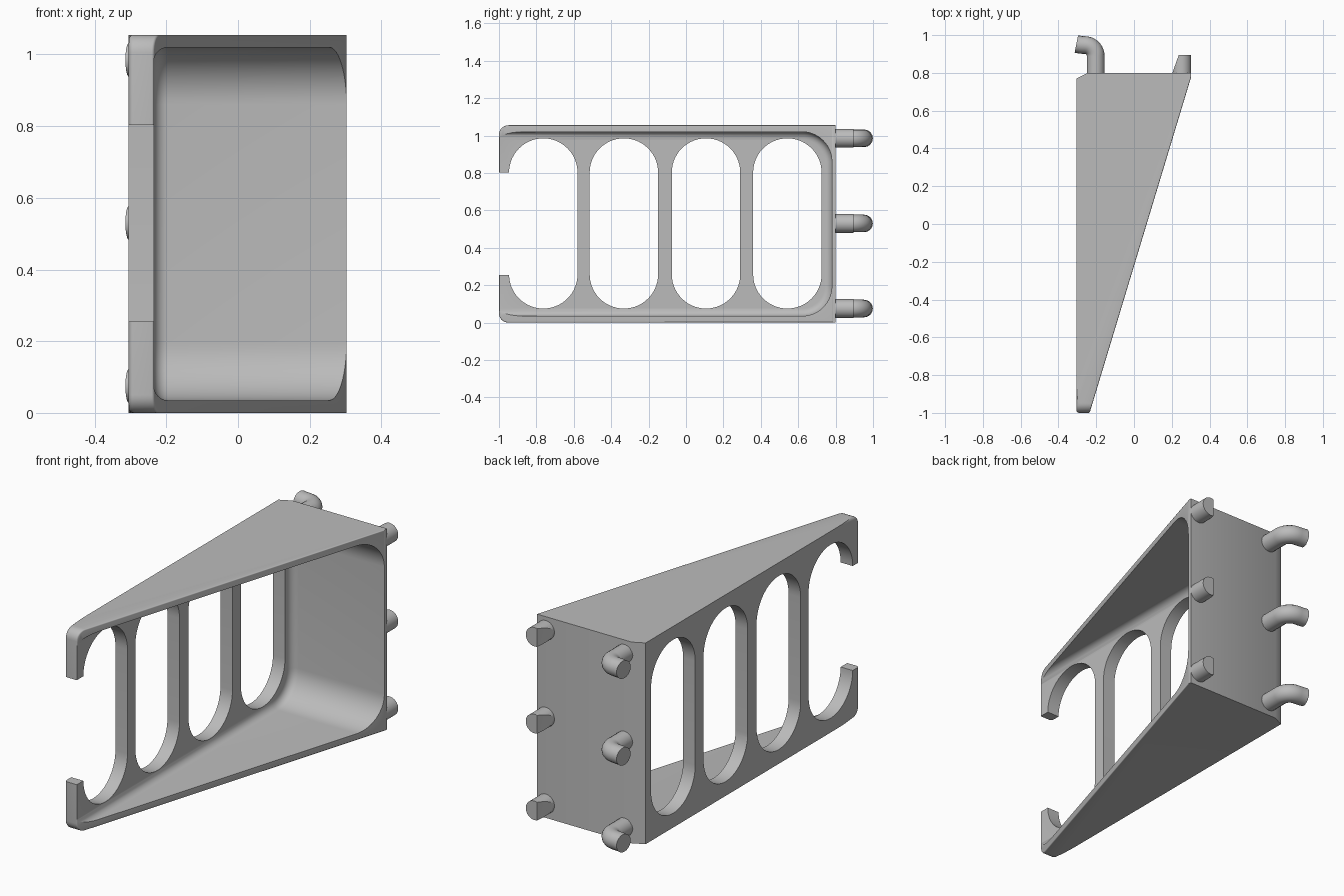
import bpy, bmesh, math
from mathutils import Vector

cube = bpy.data.objects.get("Cube")
if cube:
    bpy.data.objects.remove(cube)

grey = bpy.data.materials.new("plain grey")
grey.use_nodes = True
grey.diffuse_color = (0.5, 0.5, 0.5, 1)
grey.node_tree.nodes["Principled BSDF"].inputs["Base Color"].default_value = (0.5, 0.5, 0.5, 1)

LEFT, INNER, BACK, HEIGHT = -0.305, -0.235, 0.80, 1.055
PEG_HEIGHTS = (0.075, 0.53, 0.985)


def add_object(name, bm):
    bmesh.ops.recalc_face_normals(bm, faces=bm.faces)
    mesh = bpy.data.meshes.new(name)
    bm.to_mesh(mesh)
    bm.free()
    mesh.materials.append(grey)
    obj = bpy.data.objects.new(name, mesh)
    bpy.context.collection.objects.link(obj)
    return obj


def prism(points, offset):
    """Solid made by sweeping a closed outline along an offset."""
    bm = bmesh.new()
    face = bm.faces.new([bm.verts.new(p) for p in points])
    swept = bmesh.ops.extrude_face_region(bm, geom=[face])["geom"]
    verts = [v for v in swept if isinstance(v, bmesh.types.BMVert)]
    bmesh.ops.translate(bm, verts=verts, vec=offset)
    bmesh.ops.recalc_face_normals(bm, faces=bm.faces)
    return bm


def round_edges(bm, test, radius, segments=5):
    edges = [e for e in bm.edges if test(e.verts[0].co, e.verts[1].co)]
    bmesh.ops.bevel(bm, geom=edges, offset=radius, segments=segments,
                    profile=0.5, affect='EDGES', clamp_overlap=True)


def arc(cy, cz, r, start, end, steps=14):
    angles = [math.radians(start + (end - start) * i / steps) for i in range(steps + 1)]
    return [(cy + r * math.cos(a), cz + r * math.sin(a)) for a in angles]


def cut(target, cutter):
    mod = target.modifiers.new("cut", 'BOOLEAN')
    mod.operation = 'DIFFERENCE'
    mod.solver = 'EXACT'
    mod.object = cutter
    bpy.context.view_layer.objects.active = target
    bpy.ops.object.modifier_apply(modifier=mod.name)
    bpy.data.objects.remove(cutter)


def smooth(obj, angle=30):
    bpy.ops.object.select_all(action='DESELECT')
    obj.select_set(True)
    bpy.context.view_layer.objects.active = obj
    bpy.ops.object.shade_smooth_by_angle(angle=math.radians(angle))


# Wedge-shaped outer body
plan = [(LEFT, -1), (INNER, -1), (0.303, 0.78), (0.303, BACK), (-0.245, BACK), (LEFT, 0.77)]
bm = prism([(x, y, 0) for x, y in plan], (0, 0, HEIGHT))
slope_start = Vector((INNER, -1, 0))
slope_normal = Vector((1.78, -0.538, 0)).normalized()


def on_slope(p):
    return abs((p - slope_start).dot(slope_normal)) < 1e-4


def at_tip(p):
    return p.y < -0.999


round_edges(bm, lambda a, b: at_tip(a) and at_tip(b) and abs(a.z - b.z) < 1e-4, 0.05, 8)
round_edges(bm, lambda a, b: on_slope(a) and on_slope(b) and min(a.y, b.y) < 0.7, 0.02)
round_edges(bm, lambda a, b: max(a.x, b.x) < LEFT + 1e-4 and max(a.y, b.y) < -0.94, 0.014, 4)
body = add_object("basket_body", bm)

# Hollow, open along the slanted side, with rounded inner corners
r = 0.16
outline = [(-1.3, 0.035)] + arc(0.78 - r, 0.035 + r, r, -90, 0)
outline += arc(0.78 - r, 1.02 - r, r, 0, 90) + [(-1.3, 1.02)]
bm = prism([(INNER, y, z) for y, z in outline], (0.9, 0, 0))
round_edges(bm, lambda a, b: max(a.x, b.x) < INNER + 1e-4 and max(a.y, b.y) > -1.2, 0.04, 6)
cut(body, add_object("hollow_cutter", bm))

# Row of upright slots in the side wall
for y in (-0.763, -0.332, 0.107, 0.542):
    r = 0.183
    outline = arc(y, 0.985 - r, r, 0, 180, 28) + arc(y, 0.075 + r, r, 180, 360, 28)
    cut(body, add_object("slot_cutter", prism([(-0.5, a, b) for a, b in outline], (0.4, 0, 0))))

# Gap that opens the front slot
outline = [(-1.2, 0.255), (-0.88, 0.255), (-0.88, 0.803), (-1.2, 0.803)]
bm = prism([(-0.5, a, b) for a, b in outline], (0.4, 0, 0))
cut(body, add_object("gap_cutter", bm))
smooth(body)

# Bent hooks and short wedge-cut pegs on the back
bend = arc(-0.26, 0.89, 0.057, 0, 90, 10)
path = [(-0.203, BACK - 0.01)] + bend + [(-0.285, 0.949), (-0.305, 0.953)]
for level, z in zip(("lower", "middle", "upper"), PEG_HEIGHTS):
    curve = bpy.data.curves.new(level + "_hook", 'CURVE')
    curve.dimensions = '3D'
    curve.bevel_depth = 0.047
    curve.bevel_resolution = 6
    curve.use_fill_caps = True
    spline = curve.splines.new('POLY')
    spline.points.add(len(path) - 1)
    for point, (x, y) in zip(spline.points, path):
        point.co = (x, y, z, 1)
    curve.materials.append(grey)
    hook = bpy.data.objects.new(level + "_hook", curve)
    bpy.context.collection.objects.link(hook)
    bpy.ops.object.select_all(action='DESELECT')
    hook.select_set(True)
    bpy.context.view_layer.objects.active = hook
    bpy.ops.object.convert(target='MESH')
    smooth(hook, 40)

    ring = arc(0.253, z, 0.05, 0, 360, 32)[:-1]
    bm = prism([(x, BACK - 0.01, h) for x, h in ring], (0, 0.105, 0))
    cut_geom = bm.verts[:] + bm.edges[:] + bm.faces[:]
    bmesh.ops.bisect_plane(bm, geom=cut_geom, plane_co=(0.203, BACK, z),
                           plane_no=(-0.095, 0.034, 0), clear_outer=True)
    bmesh.ops.holes_fill(bm, edges=[e for e in bm.edges if e.is_boundary])
    smooth(add_object(level + "_peg", bm))
